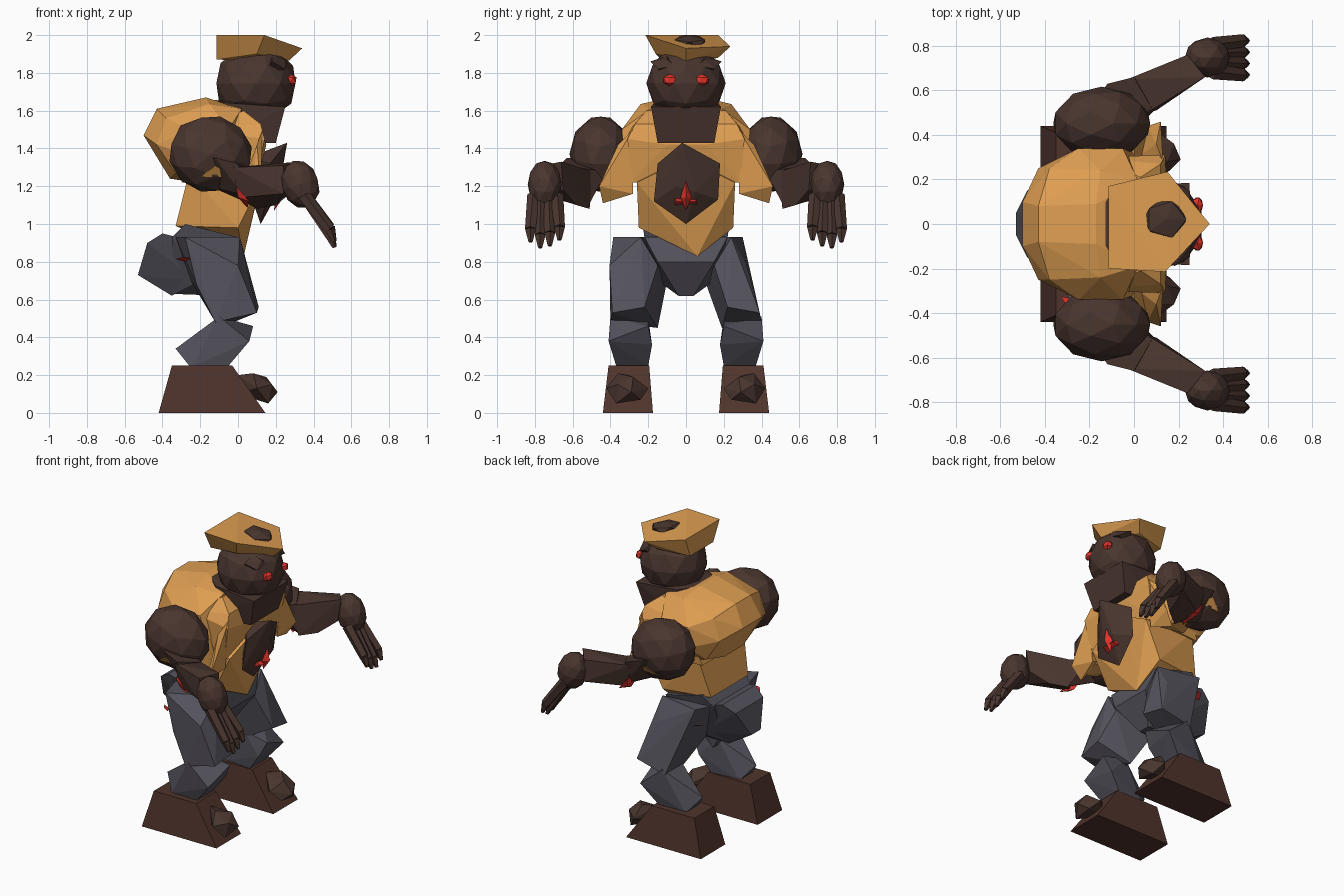
import bpy, bmesh
from mathutils import Vector, Matrix


def material(name, rgb):
    m = bpy.data.materials.new(name)
    m.diffuse_color = (*rgb, 1)
    return m


TAN = material("tan_cloth", (0.74, 0.345, 0.085))
SKIN = material("dark_skin", (0.068, 0.036, 0.028))
GREY = material("grey_trousers", (0.09, 0.085, 0.108))
BOOT = material("boot_leather", (0.08, 0.034, 0.025))
RED = material("red_glow", (0.78, 0.035, 0.025))


def finish(name, bm, mat):
    bmesh.ops.recalc_face_normals(bm, faces=bm.faces)
    me = bpy.data.meshes.new(name)
    bm.to_mesh(me)
    bm.free()
    me.materials.append(mat)
    ob = bpy.data.objects.new(name, me)
    bpy.context.collection.objects.link(ob)
    return ob


def chunk(name, pts, mat, s=1):
    """Faceted solid spanned by a few corner points, optionally mirrored in y."""
    bm = bmesh.new()
    for x, y, z in pts:
        bm.verts.new((x, y * s, z))
    r = bmesh.ops.convex_hull(bm, input=bm.verts)
    junk = {v for v in r["geom_interior"] + r["geom_unused"]
            if isinstance(v, bmesh.types.BMVert)}
    bmesh.ops.delete(bm, geom=list(junk), context='VERTS')
    return finish(name, bm, mat)


def blob(name, c, r, mat, level=2, tilt=0):
    """Icosphere stretched to radii r, tilted about y."""
    bm = bmesh.new()
    bmesh.ops.create_icosphere(bm, subdivisions=level, radius=1)
    m = Matrix.Translation(c) @ Matrix.Rotation(tilt, 4, 'Y') @ Matrix.Diagonal((*r, 1))
    bm.transform(m)
    return finish(name, bm, mat)


def limb(name, a, b, r1, r2, mat, sides=6):
    """Tapered prism from a to b."""
    a, b = Vector(a), Vector(b)
    d = b - a
    bm = bmesh.new()
    bmesh.ops.create_cone(bm, cap_ends=True, segments=sides, radius1=r1, radius2=r2, depth=d.length)
    bm.transform(Matrix.Translation((a + b) / 2) @ d.to_track_quat('Z', 'Y').to_matrix().to_4x4())
    return finish(name, bm, mat)


def both(pts):
    """Points plus their mirror images in y."""
    return pts + [(x, -y, z) for x, y, z in pts]


# Head, cap, neck
blob("head", (0.095, 0, 1.745), (0.22, 0.21, 0.205), SKIN)
chunk("cap", [(-0.115, 0.17, 2), (-0.115, -0.2, 2), (0.14, -0.215, 2), (0.15, 0.235, 1.94),
              (0.34, 0, 1.93), (-0.115, 0.12, 1.87), (-0.115, -0.13, 1.87),
              (0.1, 0.17, 1.88), (0.1, -0.16, 1.9), (0.27, 0.0, 1.865)], TAN)
blob("scalp", (0.14, 0.02, 1.967), (0.105, 0.095, 0.032), SKIN, 1, 0.2)
chunk("neck", both([(-0.16, 0.09, 1.66), (-0.05, 0.17, 1.64), (0.25, 0.185, 1.62),
                    (0.2, 0.15, 1.43), (-0.1, 0.15, 1.43)]), SKIN)

# Torso
chunk("hunched_back", both([(-0.5, 0.1, 1.47), (-0.43, 0.08, 1.61), (-0.17, 0.09, 1.67), (-0.36, 0.1, 1.24),
                            (-0.38, 0.25, 1.56), (-0.43, 0.25, 1.42), (-0.33, 0.25, 1.27),
                            (-0.15, 0.24, 1.635), (0.02, 0.19, 1.61), (-0.25, 0.34, 1.5),
                            (-0.25, 0.34, 1.36), (-0.05, 0.34, 1.5), (0.0, 0.32, 1.3),
                            (-0.1, 0.22, 1.2)]), TAN)
chunk("chest", both([(0.03, 0.21, 1.6), (0.12, 0.27, 1.53), (0.14, 0.31, 1.45), (0.1, 0.29, 1.22),
                     (-0.3, 0.25, 1.22), (0.15, 0.1, 1.42), (-0.2, 0.3, 1.5)]), TAN)
chunk("waist", both([(0.12, 0.26, 1.22), (-0.26, 0.25, 1.27), (0.0, 0.25, 0.98),
                     (-0.33, 0.2, 0.99), (0.14, 0.1, 1.3)]) + [(0.03, 0.06, 0.83)], TAN)
chunk("chest_patch", [(0.26, -0.02, 1.43), (0.17, 0.18, 1.32), (0.15, 0.17, 1.13),
                      (0.12, 0, 1.0), (0.15, -0.17, 1.12), (0.17, -0.15, 1.32),
                      (0.215, 0.05, 1.17), (0.215, -0.05, 1.2), (0.05, 0, 1.2), (0.05, 0, 1.35)], SKIN)
chunk("chest_gem", both([(0.2, 0.03, 1.14), (0.24, 0, 1.14), (0.225, 0, 1.23), (0.19, 0, 1.07)]), RED)
chunk("chest_gem_bar", both([(0.16, 0.06, 1.1), (0.17, 0.06, 1.14), (0.21, 0.05, 1.12)]), RED)

# Hips
chunk("pelvis", both([(-0.35, 0.2, 0.93), (-0.28, 0.23, 1.0), (0.0, 0.22, 0.93), (0.03, 0.15, 0.8),
                      (-0.08, 0.04, 0.62), (-0.34, 0.05, 0.63), (-0.2, 0.15, 0.7)]), GREY)
chunk("seat_of_trousers", both([(-0.53, 0.05, 0.73), (-0.48, 0.15, 0.9), (-0.4, 0.18, 0.95),
                                (-0.35, 0.04, 0.62), (-0.2, 0.2, 0.9), (-0.22, 0.13, 0.7)]), GREY)

for s, side in ((1, "left"), (-1, "right")):
    # Face details
    blob(side + "_eye", (0.285, 0.085 * s, 1.762), (0.028, 0.04, 0.032), RED, 1)
    chunk(side + "_brow", [(0.18, 0.1, 1.89), (0.265, 0.06, 1.84), (0.25, 0.15, 1.82),
                           (0.18, 0.19, 1.86), (0.25, 0.1, 1.87), (0.14, 0.12, 1.8)], SKIN, s)

    # Shoulder, torn sleeve, arm
    blob(side + "_shoulder", (-0.145, 0.452 * s, 1.37), (0.225, 0.165, 0.205), SKIN, 2, 0.25)
    chunk(side + "_sleeve_front", [(0.13, 0.28, 1.5), (0.1, 0.28, 1.16), (0.06, 0.44, 1.11),
                                   (0.12, 0.46, 1.2), (0.1, 0.36, 1.42), (0.02, 0.3, 1.2)], TAN, s)
    chunk(side + "_sleeve_under", [(0.06, 0.42, 1.14), (-0.15, 0.3, 1.2), (-0.1, 0.45, 1.2),
                                   (0.0, 0.3, 1.35), (0.0, 0.45, 1.3), (0.06, 0.3, 1.17)], TAN, s)
    chunk(side + "_sleeve_tip", [(-0.12, 0.62, 1.31), (-0.2, 0.58, 1.25), (-0.03, 0.58, 1.25),
                                 (-0.12, 0.5, 1.24)], TAN, s)
    chunk(side + "_upper_arm", [(-0.2, 0.5, 1.35), (-0.12, 0.63, 1.35), (0.0, 0.66, 1.32),
                                (0.08, 0.52, 1.29), (0.0, 0.42, 1.28), (-0.15, 0.47, 1.2),
                                (0.02, 0.62, 1.16), (0.1, 0.52, 1.09)], SKIN, s)
    chunk(side + "_forearm", [(-0.03, 0.65, 1.3), (0.06, 0.5, 1.28), (0.1, 0.51, 1.08), (0.0, 0.62, 1.14),
                              (0.24, 0.76, 1.31), (0.32, 0.66, 1.33), (0.3, 0.65, 1.18),
                              (0.24, 0.76, 1.16), (0.2, 0.58, 1.1)], SKIN, s)
    chunk(side + "_elbow_gem", [(-0.02, 0.5, 1.21), (0.05, 0.52, 1.085), (0.0, 0.63, 1.14),
                                (-0.01, 0.655, 1.2), (0.06, 0.645, 1.12)], RED, s)

    # Hand and fingers
    blob(side + "_hand", (0.33, 0.748 * s, 1.21), (0.1, 0.09, 0.13), SKIN, 2, -0.3)
    for i, y in enumerate((0.685, 0.73, 0.77, 0.805)):
        tip = 0.67 + 0.051 * i
        drop = (0.03, 0, -0.01, 0.02)[i]
        limb(f"{side}_finger_{i + 1}", (0.35, y * s, 1.15), (0.485, tip * s, 0.95 + drop),
             0.036, 0.03, SKIN, 5)
        limb(f"{side}_fingertip_{i + 1}", (0.485, tip * s, 0.95 + drop), (0.51, tip * s, 0.885 + drop),
             0.03, 0.012, SKIN, 5)

    # Trouser leg (the left hip is slimmer)
    hip = 0.3 if s > 0 else 0.385
    knee = 0.19 if s > 0 else 0.15
    chunk(side + "_thigh", [(-0.33, 0.2, 0.93), (-0.28, hip, 0.93), (0.01, 0.24, 0.93), (0.02, 0.15, 0.78),
                            (0.0, hip + 0.02, 0.78), (0.11, 0.22, 0.56), (0.1, 0.39, 0.53), (-0.1, knee, 0.45),
                            (-0.12, 0.4, 0.48), (-0.25, 0.1, 0.7), (-0.22, hip, 0.68)], GREY, s)
    chunk(side + "_shin", [(-0.1, 0.2, 0.5), (-0.1, 0.4, 0.51), (0.08, 0.2, 0.46), (0.06, 0.41, 0.38),
                           (0.03, 0.18, 0.36), (-0.05, 0.37, 0.25), (-0.05, 0.2, 0.25),
                           (-0.25, 0.22, 0.24), (-0.25, 0.36, 0.24), (-0.33, 0.29, 0.34)], GREY, s)
    chunk(side + "_hip_slash", [(-0.33, hip - 0.06, 0.815), (-0.29, hip, 0.825), (-0.25, hip + 0.02, 0.82),
                                (-0.28, hip - 0.05, 0.8)], RED, s)

    # Boot with toe cap
    chunk(side + "_boot", [(x, y, z) for z, x0, x1, y0, y1 in
                           ((0, -0.42, 0.145, 0.175, 0.44), (0.25, -0.35, -0.03, 0.195, 0.41))
                           for x in (x0, x1) for y in (y0, y1)], BOOT, s)
    chunk(side + "_toe", [(0.21, 0.29, 0.11), (0.16, 0.37, 0.05), (0.16, 0.24, 0.07), (0.1, 0.2, 0.13),
                          (0.1, 0.42, 0.13), (0.15, 0.28, 0.19), (0.08, 0.36, 0.21), (0.0, 0.3, 0.2),
                          (0.0, 0.3, 0.1), (0.18, 0.36, 0.15)], SKIN, s)
